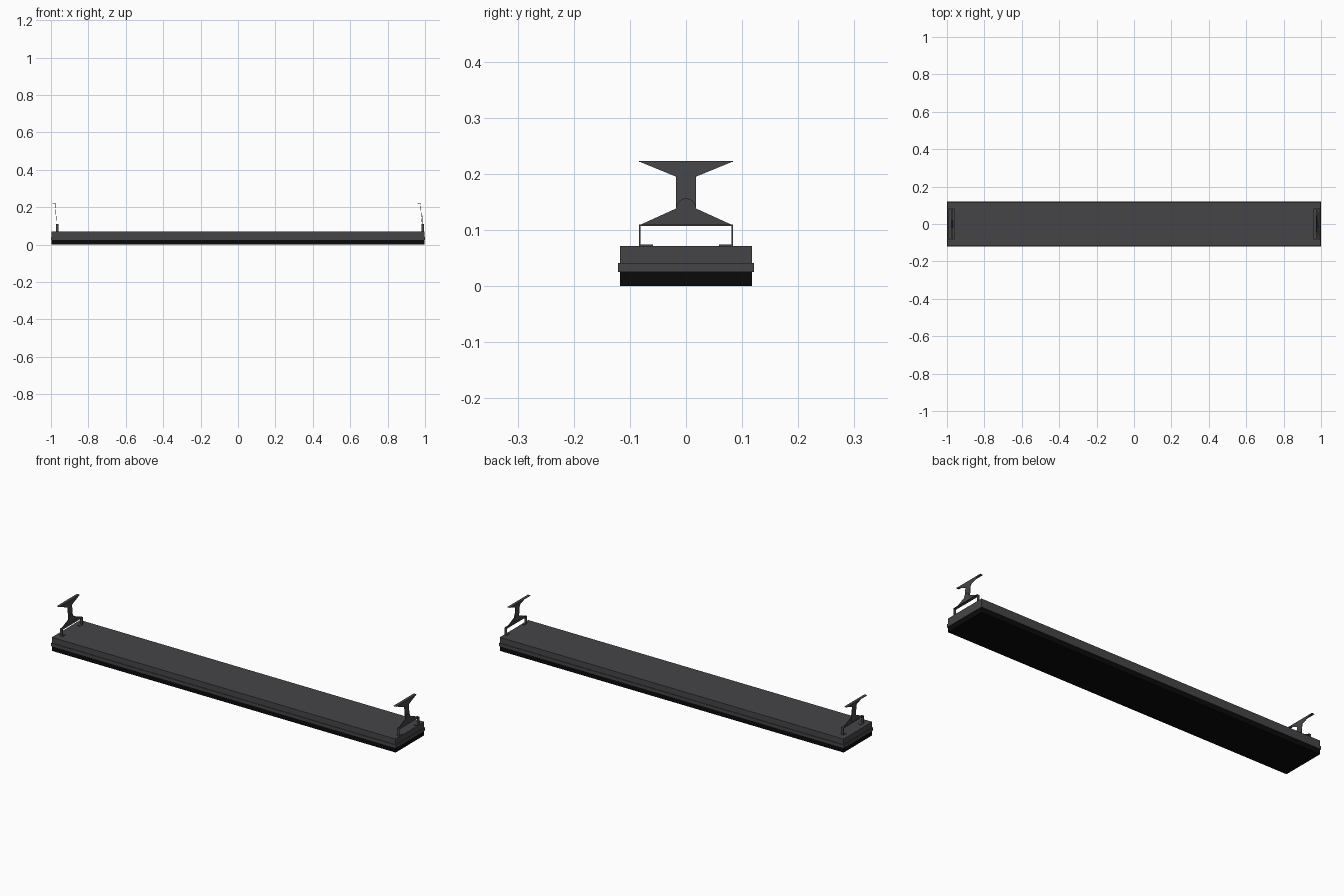
import bpy, bmesh, math

cube = bpy.data.objects.get("Cube")
if cube:
    bpy.data.objects.remove(cube, do_unlink=True)


def material(name, rgb, rough):
    m = bpy.data.materials.new(name)
    m.use_nodes = True
    m.diffuse_color = (*rgb, 1)
    bsdf = m.node_tree.nodes["Principled BSDF"]
    bsdf.inputs["Base Color"].default_value = (*rgb, 1)
    bsdf.inputs["Roughness"].default_value = rough
    return m


grey = material("dark grey metal", (0.06, 0.06, 0.066), 0.6)
black = material("black panel", (0.003, 0.003, 0.003), 0.6)


def finish(name, bm, mat):
    bmesh.ops.recalc_face_normals(bm, faces=bm.faces)
    mesh = bpy.data.meshes.new(name)
    bm.to_mesh(mesh)
    bm.free()
    mesh.materials.append(mat)
    obj = bpy.data.objects.new(name, mesh)
    bpy.context.collection.objects.link(obj)
    return obj


def box(name, x, y, z, mat):
    """Box from (low, high) ranges on each axis."""
    bm = bmesh.new()
    bmesh.ops.create_cube(bm, size=1)
    for v in bm.verts:
        for i, (low, high) in enumerate((x, y, z)):
            v.co[i] = high if v.co[i] > 0 else low
    return finish(name, bm, mat)


def plate(name, half, x_at, thick, mat):
    """Upright sheet: half outline in (y, z), mirrored; x_at(z) gives its lean."""
    outline = half + [(-y, z) for y, z in reversed(half) if y > 1e-5]
    bm = bmesh.new()
    face = bm.faces.new([bm.verts.new((x_at(z), y, z)) for y, z in outline])
    new = bmesh.ops.extrude_face_region(bm, geom=[face])["geom"]
    for v in new:
        if isinstance(v, bmesh.types.BMVert):
            v.co.x += thick
    return finish(name, bm, mat)


# Long housing: top cover, rim and dark lower panel
box("top_cover", (-0.997, 0.997), (-0.118, 0.118), (0.04, 0.071), grey)
box("rim", (-1, 1), (-0.121, 0.121), (0.025, 0.041), grey)
box("lower_panel", (-0.997, 0.997), (-0.118, 0.118), (0, 0.026), black)

# Hanging brackets, both leaning the same way
W, NECK = 0.084, 0.018
arc = [(NECK * math.cos(a * math.pi / 16), 0.138 + NECK * math.sin(a * math.pi / 16))
       for a in range(9)]

for side, cx in (("right", -0.966), ("left", 0.987)):
    strip = (cx - 0.007, cx + 0.007)

    # Strap: feet, legs and cross bar
    box(side + "_strap_bar", strip, (-W, W), (0.107, 0.11), grey)
    for end, s in (("front", -1), ("back", 1)):
        leg = sorted((s * W, s * (W - 0.003)))
        foot = sorted((s * W, s * 0.059))
        box(f"{side}_{end}_leg", strip, leg, (0.071, 0.11), grey)
        box(f"{side}_{end}_foot", strip, foot, (0.07, 0.074), grey)

    # Lower gusset with a rounded pivot end
    plate(side + "_gusset", [(W, 0.108)] + arc, lambda z: cx - 0.003, 0.002, grey)

    # Leaning upper arm flaring into the top flange
    plate(side + "_upper_arm",
          [(NECK, 0.12), (NECK, 0.195), (W, 0.222)],
          lambda z: cx - 0.005 - (z - 0.12) * 0.08, 0.002, grey)
    box(side + "_top_flange", (cx - 0.026, cx - 0.011), (-W, W), (0.221, 0.223), grey)
